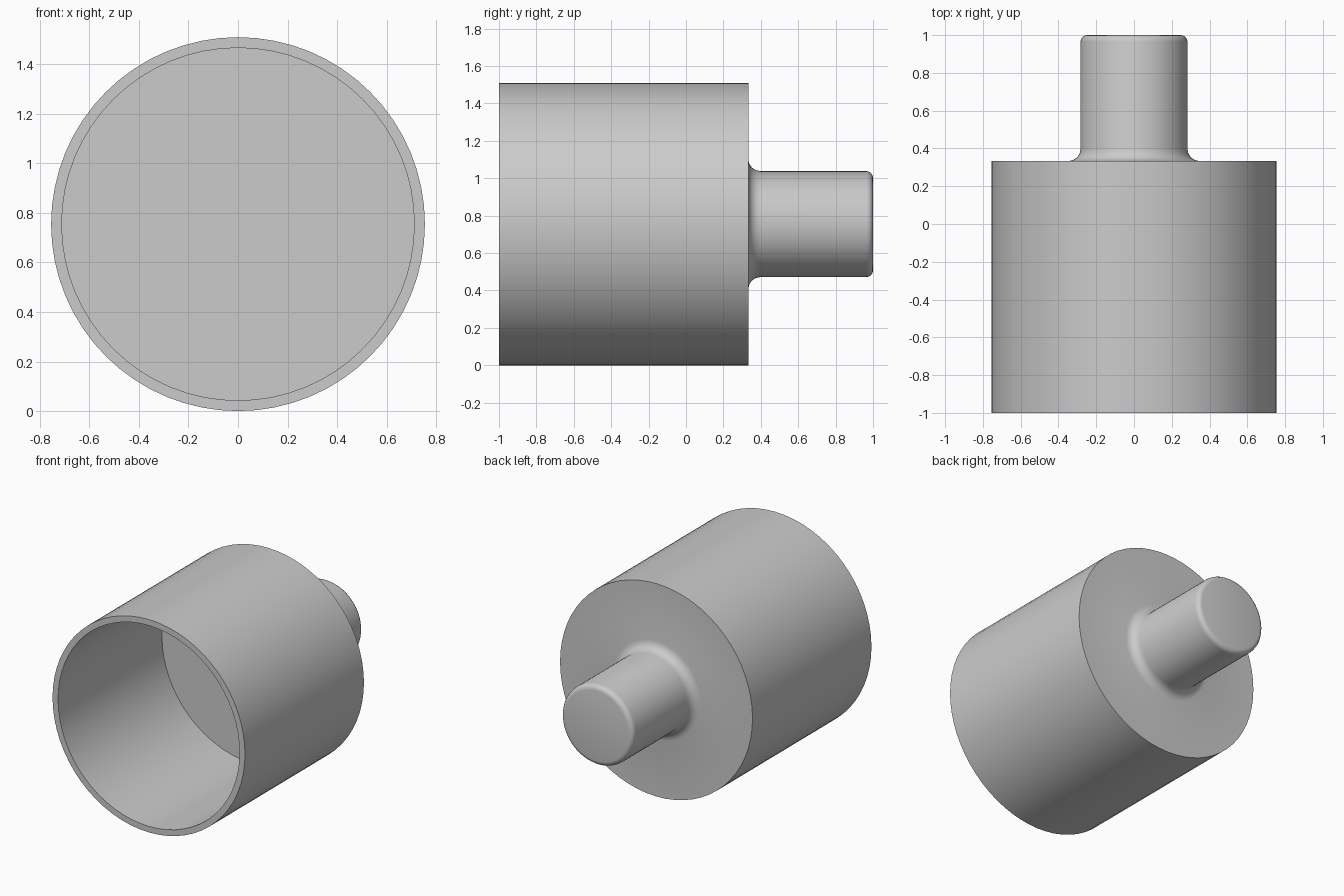
import bpy, bmesh, math
from mathutils import Vector

if "Cube" in bpy.data.objects:
    bpy.data.objects.remove(bpy.data.objects["Cube"], do_unlink=True)

SIDES = 64
R_OUT, R_IN, R_STEM = 0.755, 0.712, 0.283
Y_OPEN, Y_FLOOR, Y_BACK, Y_TIP = -1.0, 0.165, 0.333, 1.0
FILLET, ROUND = 0.065, 0.035

grey = bpy.data.materials.new("light_grey")
grey.use_nodes = True
colour = (0.6, 0.6, 0.6, 1)
grey.diffuse_color = colour
grey.node_tree.nodes["Principled BSDF"].inputs["Base Color"].default_value = colour


def arc(cr, cy, radius, start, end, steps):
    """Points (radius, y) along a circular arc, angles in degrees."""
    angles = [math.radians(start + (end - start) * i / steps) for i in range(steps + 1)]
    return [(cr + radius * math.cos(a), cy + radius * math.sin(a)) for a in angles]


def lathe(name, profile):
    """Revolve a (radius, y) profile around the y axis."""
    bm = bmesh.new()
    verts = [bm.verts.new((r, y, 0)) for r, y in profile]
    edges = [bm.edges.new(pair) for pair in zip(verts, verts[1:])]
    bmesh.ops.spin(bm, geom=verts + edges, cent=Vector(), axis=Vector((0, 1, 0)),
                   angle=math.tau, steps=SIDES, use_duplicate=False)
    bmesh.ops.remove_doubles(bm, verts=bm.verts, dist=0.0001)
    bmesh.ops.recalc_face_normals(bm, faces=bm.faces)
    mesh = bpy.data.meshes.new(name)
    bm.to_mesh(mesh)
    bm.free()
    mesh.materials.append(grey)
    obj = bpy.data.objects.new(name, mesh)
    bpy.context.collection.objects.link(obj)
    obj.location.z = R_OUT
    return obj


# Hollow cup: inner floor, inner wall, rim, outer wall, back
cup = [(0, Y_FLOOR), (R_IN, Y_FLOOR), (R_IN, Y_OPEN), (R_OUT, Y_OPEN), (R_OUT, Y_BACK)]
# Concave fillet at the stem root, then the rounded stem tip
root = arc(R_STEM + FILLET, Y_BACK + FILLET, FILLET, 270, 180, 4)
tip = arc(R_STEM - ROUND, Y_TIP - ROUND, ROUND, 0, 90, 4)

body = lathe("cup_with_stem", cup + root + tip + [(0, Y_TIP)])

bpy.ops.object.select_all(action="DESELECT")
body.select_set(True)
bpy.context.view_layer.objects.active = body
bpy.ops.object.shade_smooth_by_angle(angle=math.radians(30))
